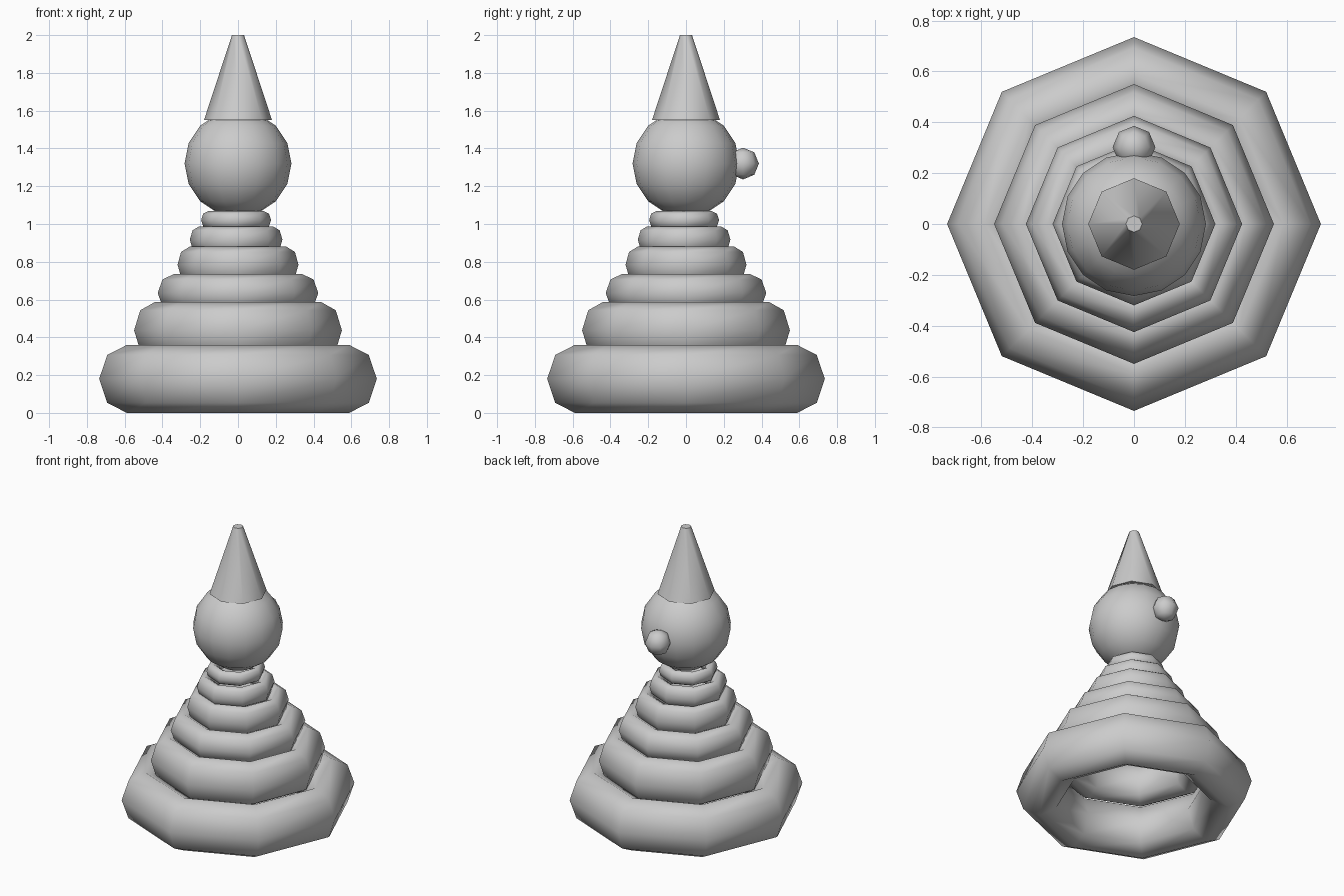
import bpy, math

if "Cube" in bpy.data.objects:
    bpy.data.objects.remove(bpy.data.objects["Cube"])


def finish(name):
    ob = bpy.context.object
    ob.name = name
    bpy.ops.object.shade_smooth_by_angle(angle=math.radians(70))
    return ob


# Stacked octagonal rings: outer radius, centre height, half height, sideways shift
RINGS = [
    (0.735, 0.18, 0.18, 0.0),
    (0.55, 0.437, 0.15, 0.0),
    (0.425, 0.635, 0.10, 0.0),
    (0.32, 0.785, 0.095, 0.0),
    (0.245, 0.917, 0.07, -0.01),
    (0.185, 1.021, 0.047, -0.01),
]
for i, (outer, z, half, shift) in enumerate(RINGS):
    major, minor = outer * 0.8, outer * 0.2
    bpy.ops.mesh.primitive_torus_add(
        major_segments=8, minor_segments=8, major_radius=major,
        minor_radius=minor, location=(shift, shift, z))
    ring = finish(f"ring_{i + 1}")
    ring.scale.z = half / minor

# Head
bpy.ops.mesh.primitive_uv_sphere_add(segments=16, ring_count=8, radius=0.283,
                                     location=(0, 0, 1.32))
finish("head")

# Nose
bpy.ops.mesh.primitive_uv_sphere_add(segments=8, ring_count=4, radius=0.084,
                                     location=(0, 0.302, 1.32))
finish("nose")

# Pointed hat with a small blunt tip
bpy.ops.mesh.primitive_cone_add(vertices=8, radius1=0.18, radius2=0.032,
                                depth=0.45, location=(0, 0, 1.775))
finish("hat")
